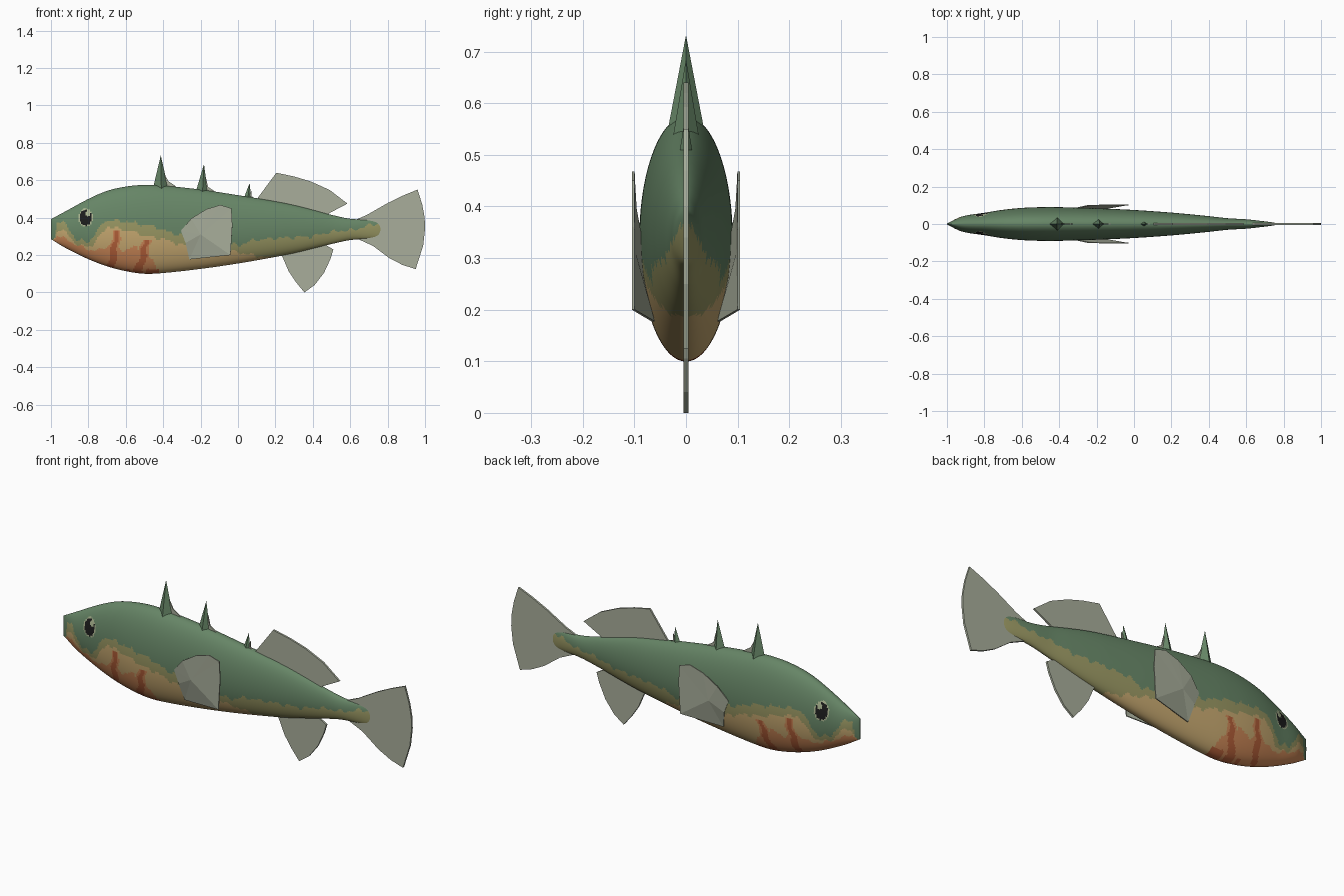
import bpy, bmesh, math
from mathutils import Vector

if "Cube" in bpy.data.objects:
    bpy.data.objects.remove(bpy.data.objects["Cube"])


def material(name, r, g, b):
    lin = [((c / 255 + 0.055) / 1.055) ** 2.4 for c in (r, g, b)]
    m = bpy.data.materials.new(name)
    m.diffuse_color = (*lin, 1)
    m.use_nodes = True
    m.node_tree.nodes["Principled BSDF"].inputs["Base Color"].default_value = m.diffuse_color
    return m


green = material("back green", 102, 133, 102)
olive = material("flank olive", 152, 150, 98)
tan = material("belly tan", 198, 168, 112)
orange = material("throat orange", 202, 134, 86)
red = material("gill red", 178, 94, 56)
black = material("eye black", 28, 28, 28)
pale = material("eye ring pale", 168, 178, 142)
grey = material("fin grey", 168, 174, 155)


def finish(bm, name, mats, smooth=False):
    bmesh.ops.recalc_face_normals(bm, faces=bm.faces)
    me = bpy.data.meshes.new(name)
    for f in bm.faces:
        f.smooth = smooth
    bm.to_mesh(me)
    bm.free()
    for m in mats:
        me.materials.append(m)
    ob = bpy.data.objects.new(name, me)
    bpy.context.collection.objects.link(ob)
    return ob


def lerp(table, x):
    for (x0, v0), (x1, v1) in zip(table, table[1:]):
        if x <= x1:
            return v0 + (v1 - v0) * max(0, (x - x0) / (x1 - x0))
    return table[-1][1]


def smooth_lookup(rows, x, k):
    """Hermite interpolation of column k along x."""
    n = len(rows)
    i = max(j for j in range(n - 1) if rows[j][0] <= x + 1e-9)

    def slope(j):
        a, b = rows[max(j - 1, 0)], rows[min(j + 1, n - 1)]
        return (b[k] - a[k]) / (b[0] - a[0])
    h = rows[i + 1][0] - rows[i][0]
    t = (x - rows[i][0]) / h
    return ((2 * t**3 - 3 * t**2 + 1) * rows[i][k] + (t**3 - 2 * t**2 + t) * h * slope(i)
            + (3 * t**2 - 2 * t**3) * rows[i + 1][k] + (t**3 - t**2) * h * slope(i + 1))


# Body stations: x, top z, bottom z, half width
BODY = [(-1, .392, .285, .003), (-.92, .435, .237, .040), (-.8, .5, .178, .060),
        (-.7, .543, .14, .076), (-.6, .566, .114, .086), (-.5, .575, .1, .090),
        (-.4, .571, .104, .090), (-.2, .55, .126, .084), (0, .52, .155, .075),
        (.2, .487, .19, .061), (.3, .467, .21, .052), (.4, .442, .234, .042),
        (.5, .415, .259, .031), (.6, .394, .28, .025), (.7, .388, .288, .014),
        (.75, .380, .295, .007), (.772, .368, .308, .003)]

# Upper edges of the colour bands: x, z
OLIVE_TOP = [(-1, .27), (-.98, .29), (-.965, .385), (-.93, .372), (-.9, .33), (-.86, .28),
             (-.8, .27), (-.75, .33), (-.71, .388), (-.6, .38), (-.5, .36), (-.42, .345),
             (-.35, .315), (-.28, .30), (-.1, .27), (0, .25), (.08, .28), (.2, .29),
             (.4, .3), (.5, .325), (.62, .335), (.7, .36), (.78, .372)]
TAN_TOP = [(-1, .26), (-.96, .34), (-.92, .32), (-.85, .245), (-.78, .25), (-.7, .35),
           (-.6, .335), (-.5, .305), (-.4, .285), (-.3, .255), (-.1, .235), (.05, .205),
           (.2, .18), (.3, 0), (.78, 0)]
ORANGE_TOP = [(-1, .25), (-.965, .31), (-.9, .272), (-.8, .228), (-.74, .225), (-.68, .25),
              (-.62, .225), (-.55, .245), (-.5, .21), (-.44, .15), (-.38, 0), (.78, 0)]
# Gill streaks: upper x, z, lower x, z, half width
STREAKS = [(-.645, .335, -.67, .18, .02), (-.485, .285, -.53, .12, .024)]


def body_colour(x, z):
    # Eye
    ex, ez = x + .815, z - .40
    if (ex / .038)**2 + (ez / .049)**2 < 1:
        if (ex / .031)**2 + (ez / .043)**2 > 1:
            return 6
        return 6 if ((ex - .013) / .012)**2 + ((ez - .024) / .014)**2 < 1 else 5
    zz = z + .006 * math.sin(70 * x) + .005 * math.sin(131 * x + 1)
    if zz > lerp(OLIVE_TOP, x):
        return 0
    for x0, z0, x1, z1, w in STREAKS:
        t = (z0 - z) / (z0 - z1)
        if 0 < t < 1.3:
            d = abs(x - x0 - (x1 - x0) * t + .006 * math.sin(60 * z))
            width = w * (.45 + .55 * min(t, 1))
            if d < width:
                return 4
            if d < 1.7 * width:
                return 3
    if z < .125 and -.6 < x < -.42:
        return 4
    if zz < lerp(ORANGE_TOP, x):
        return 3
    return 2 if zz < lerp(TAN_TOP, x) else 1


# Body: elliptical sections lofted from snout to tail root
NX, NA = 230, 128
bm = bmesh.new()
rings = []
for i in range(NX + 1):
    x = -1 + 1.772 * i / NX
    top, bot, half = (smooth_lookup(BODY, x, k) for k in (1, 2, 3))
    rings.append([bm.verts.new((x, half * math.sin(a), (top + bot) / 2 + (top - bot) / 2 * math.cos(a)))
                  for a in (2 * math.pi * j / NA for j in range(NA))])
for r0, r1 in zip(rings, rings[1:]):
    for j in range(NA):
        k = (j + 1) % NA
        bm.faces.new((r0[j], r0[k], r1[k], r1[j]))
bm.faces.new(rings[0])
bm.faces.new(rings[-1])
for f in bm.faces:
    c = f.calc_center_median()
    f.material_index = body_colour(c.x, c.z)
finish(bm, "body", [green, olive, tan, orange, red, black, pale], True)


# Flat fins in the middle plane
def plate(name, outline, mat, thick=.01):
    bm = bmesh.new()
    face = bm.faces.new([bm.verts.new((x, -thick / 2, z)) for x, z in outline])
    ext = bmesh.ops.extrude_face_region(bm, geom=[face])
    verts = [v for v in ext["geom"] if isinstance(v, bmesh.types.BMVert)]
    bmesh.ops.translate(bm, verts=verts, vec=(0, thick, 0))
    return finish(bm, name, [mat])


plate("tail_fin", [(.62, .385), (.69, .415), (.8, .478), (.88, .517), (.96, .55), (.985, .47),
                   (.998, .40), (1, .34), (.99, .25), (.95, .125), (.88, .147), (.81, .183),
                   (.72, .25), (.62, .295)], grey)
plate("dorsal_fin", [(.08, .47), (.105, .505), (.205, .64), (.3, .62), (.39, .593), (.49, .548),
                     (.585, .475), (.49, .425), (.45, .39), (.3, .42)], grey)
plate("anal_fin", [(.22, .22), (.24, .185), (.27, .115), (.31, .055), (.355, 0), (.41, .04),
                   (.46, .105), (.495, .18), (.51, .23), (.48, .247), (.42, .28), (.3, .26)], grey)

# Pectoral fins: bent fans standing off each flank
FAN = [(-.305, .086, .33), (-.25, .098, .395), (-.17, .101, .445), (-.095, .102, .468),
       (-.035, .102, .45), (-.03, .102, .36), (-.04, .102, .2), (-.26, .063, .177),
       (-.28, .085, .265)]
for side, name in ((-1, "pectoral_fin_near"), (1, "pectoral_fin_far")):
    bm = bmesh.new()
    hub = bm.verts.new((-.2, side * .1, .31))
    rim = [bm.verts.new((x, side * y, z)) for x, y, z in FAN]
    for a, b in zip(rim, rim[1:] + rim[:1]):
        bm.faces.new((hub, a, b))
    ob = finish(bm, name, [grey])
    mod = ob.modifiers.new("thickness", "SOLIDIFY")
    mod.thickness, mod.offset = .005, 0

# Back spines with a small web behind each: front x, side x, back x, base z, half width, tip
SPINES = [(-.455, -.41, -.372, .555, .034, -.413, .732),
          (-.228, -.19, -.160, .53, .026, -.182, .686),
          (.028, .052, .072, .495, .014, .062, .585)]
for n, (xf, xs, xb, z, w, xt, zt) in enumerate(SPINES, 1):
    bm = bmesh.new()
    base = [bm.verts.new(p) for p in ((xf, 0, z), (xs, -w, z), (xb, 0, z), (xs, w, z))]
    tip = bm.verts.new((xt, 0, zt))
    bm.faces.new(base)
    for a, b in zip(base, base[1:] + base[:1]):
        bm.faces.new((a, b, tip))
    finish(bm, f"spine_{n}", [green])
    h = zt - z
    plate(f"spine_web_{n}", [(xs, z), (xt + .01, z + .55 * h), (xb, z + .22 * h),
                             (xb + .2 * h, z + .09 * h), (xb + .3 * h, z)], grey, .006)
